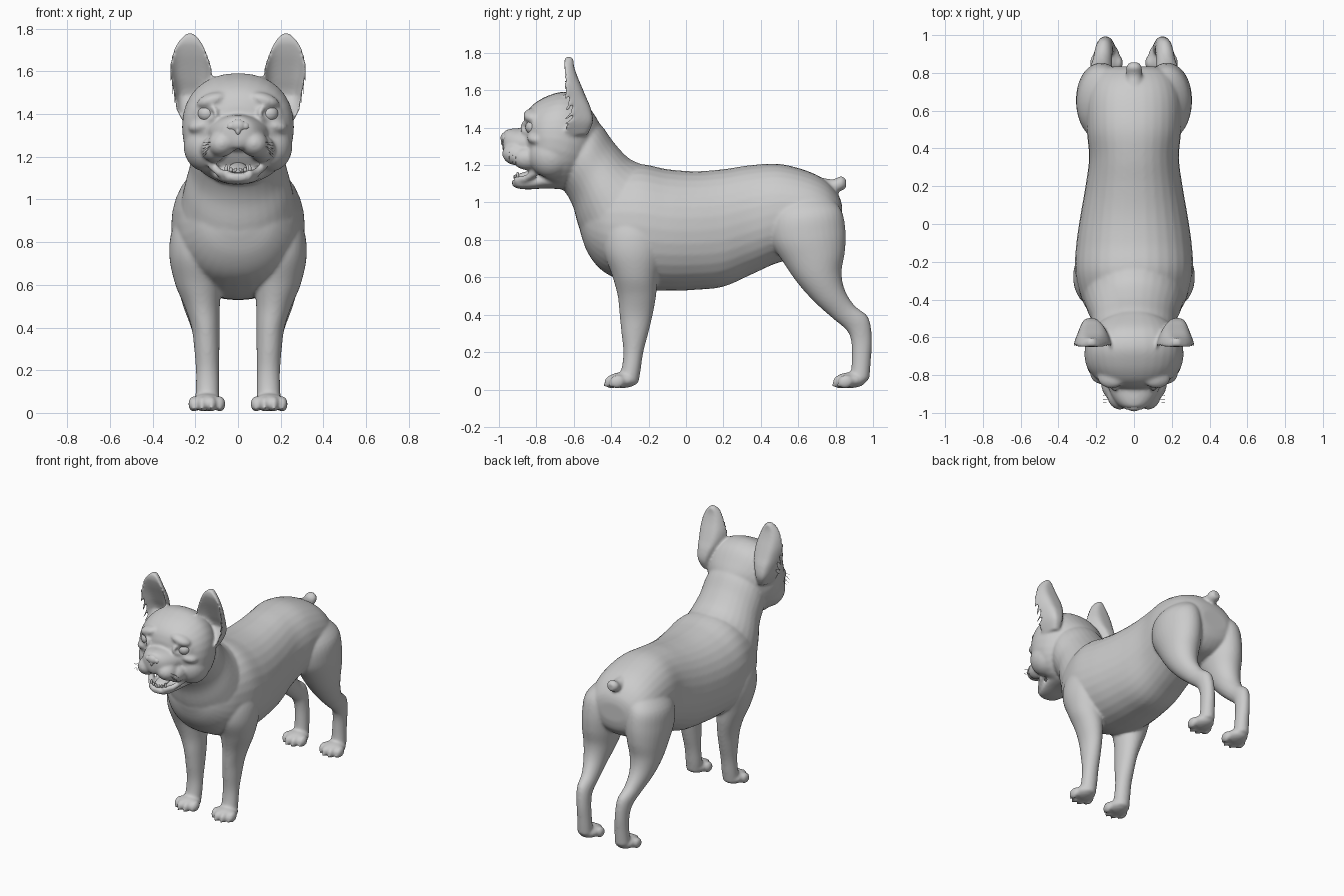
import bpy, bmesh, math
from mathutils import Vector, Matrix

coat = bpy.data.materials.new("plain_grey")
coat.diffuse_color = (0.6, 0.6, 0.6, 1)
SEG = 32


def spline(rows, steps=5):
    """Catmull-Rom interpolation of station rows."""
    out = []
    for i in range(len(rows) - 1):
        p = [rows[max(0, min(len(rows) - 1, i + k))] for k in (-1, 0, 1, 2)]
        for s in range(steps):
            t = s / steps
            out.append([0.5 * (2 * b + (c - a) * t + (2 * a - 5 * b + 4 * c - d) * t * t
                               + (3 * b - a - 3 * c + d) * t ** 3) for a, b, c, d in zip(*p)])
    return out + [list(rows[-1])]


def bridge(bm, rings):
    """Skin a list of point rings into a closed shell."""
    vs = [[bm.verts.new(p) for p in r] for r in rings]
    n = len(vs[0])
    for a, b in zip(vs, vs[1:]):
        for i in range(n):
            bm.faces.new((a[i], a[(i + 1) % n], b[(i + 1) % n], b[i]))
    bm.faces.new(vs[0][::-1])
    bm.faces.new(vs[-1])


def loft(bm, rows, side=1, power=2.0):
    """Rows: y, z of one edge; y, z of the opposite edge; half width; x centre."""
    rings = []
    for ya, za, yb, zb, w, x in spline(rows):
        ring = []
        for k in range(SEG):
            c, s = math.cos(math.tau * k / SEG), math.sin(math.tau * k / SEG)
            c = math.copysign(abs(c) ** (2 / power), c)
            s = math.copysign(abs(s) ** (2 / power), s)
            f = (1 - c) / 2
            ring.append((side * (x + w * s), ya + (yb - ya) * f, za + (zb - za) * f))
        rings.append(ring)
    bridge(bm, rings)


def ball(bm, loc, size, rot=(0, 0, 0)):
    m = Matrix.Translation(loc)
    for a, ax in zip(rot, "XYZ"):
        m = m @ Matrix.Rotation(a, 4, ax)
    bmesh.ops.create_uvsphere(bm, u_segments=24, v_segments=16, radius=1,
                              matrix=m @ Matrix.Diagonal((*size, 1)))


def tube(bm, pts, radius, sides=10):
    """Round tube along a path."""
    pts = [Vector(p) for p in pts]
    rings = []
    for i, p in enumerate(pts):
        d = pts[min(i + 1, len(pts) - 1)] - pts[max(i - 1, 0)]
        q = d.to_track_quat('Z', 'Y')
        rings.append([p + q @ Vector((radius * math.cos(math.tau * k / sides),
                                      radius * math.sin(math.tau * k / sides), 0)) for k in range(sides)])
    bridge(bm, rings)


def finish(bm, name):
    bmesh.ops.recalc_face_normals(bm, faces=bm.faces)
    for f in bm.faces:
        f.smooth = True
    me = bpy.data.meshes.new(name)
    bm.to_mesh(me)
    bm.free()
    ob = bpy.data.objects.new(name, me)
    bpy.context.collection.objects.link(ob)
    me.materials.append(coat)
    return ob


body = bmesh.new()

# torso: y, top, bottom, half width
torso = [(-.565, .98, .84, .08), (-.53, 1.07, .74, .17), (-.47, 1.13, .655, .235), (-.39, 1.17, .60, .28),
         (-.25, 1.205, .54, .312), (-.1, 1.178, .528, .305), (.05, 1.167, .533, .283), (.2, 1.178, .55, .257),
         (.35, 1.2, .615, .238), (.5, 1.206, .68, .25), (.65, 1.168, .70, .25), (.75, 1.115, .72, .225),
         (.815, 1.04, .78, .17), (.835, .98, .85, .1)]
loft(body, [(y, t, y, b, w, 0) for y, t, b, w in torso], power=2.15)

# neck
loft(body, [(-.15, 1.17, -.36, .64, .27, 0), (-.24, 1.205, -.5, .70, .27, 0), (-.31, 1.24, -.57, .86, .25, 0),
            (-.385, 1.32, -.605, .98, .225, 0), (-.45, 1.41, -.65, 1.06, .22, 0), (-.52, 1.47, -.7, 1.1, .2, 0)])

# skull
loft(body, [(-.45, 1.40, -.56, 1.2, .12, 0), (-.49, 1.47, -.60, 1.11, .2, 0), (-.56, 1.56, -.66, 1.075, .247, 0),
            (-.65, 1.592, -.72, 1.085, .262, 0), (-.74, 1.57, -.77, 1.12, .25, 0),
            (-.81, 1.53, -.81, 1.17, .21, 0), (-.85, 1.485, -.84, 1.22, .155, 0),
            (-.87, 1.43, -.86, 1.28, .08, 0)], power=2.2)

# muzzle and lower jaw
loft(body, [(-.78, 1.42, -.78, 1.22, .16, 0), (-.87, 1.40, -.87, 1.23, .135, 0), (-.93, 1.395, -.93, 1.235, .105, 0),
            (-.965, 1.385, -.965, 1.24, .075, 0), (-.98, 1.36, -.98, 1.27, .04, 0)])
loft(body, [(-.66, 1.18, -.66, 1.07, .13, 0), (-.75, 1.16, -.75, 1.075, .115, 0), (-.84, 1.135, -.84, 1.07, .09, 0),
            (-.90, 1.125, -.90, 1.075, .07, 0), (-.93, 1.12, -.93, 1.09, .035, 0)], power=2.3)

# tail
loft(body, [(.66, 1.15, .68, 1.0, .07, 0), (.74, 1.13, .74, 1.035, .05, 0), (.79, 1.125, .79, 1.05, .042, 0),
            (.83, 1.142, .825, 1.06, .043, 0), (.855, 1.125, .855, 1.075, .026, 0)])

front_leg = [(-.38, 1.0, -.18, 1.0, .06, .17), (-.43, .87, -.13, .87, .105, .20), (-.44, .74, -.12, .74, .122, .2),
             (-.395, .61, -.15, .6, .108, .187), (-.365, .5, -.16, .5, .083, .168), (-.355, .4, -.178, .4, .066, .152),
             (-.345, .3, -.202, .3, .059, .146), (-.335, .2, -.228, .2, .054, .143),
             (-.345, .11, -.243, .1, .055, .143), (-.37, .04, -.255, .03, .055, .145)]
hind_leg = [(.52, 1.06, .76, 1.04, .07, .13), (.45, .93, .83, .96, .125, .165), (.45, .80, .853, .85, .135, .172),
            (.52, .68, .85, .74, .122, .178), (.60, .565, .832, .63, .1, .183), (.69, .465, .848, .535, .074, .182),
            (.785, .38, .90, .45, .054, .17), (.86, .315, .975, .385, .047, .16), (.884, .25, .994, .27, .044, .152),
            (.886, .15, .988, .15, .046, .148), (.88, .08, .98, .05, .05, .148)]

for s in (-1, 1):
    loft(body, front_leg, s)
    loft(body, hind_leg, s)
    # paws with four toes each
    for y in (-.34, .88):
        ball(body, (s * .146, y, .05), (.072, .085, .042))
        for x, dy in ((-.062, .028), (-.022, 0), (.022, 0), (.062, .028)):
            ball(body, (s * .146 + x, y - .055 + dy, .042), (.025, .042, .036), (.25, 0, 0))
            ball(body, (s * .146 + x, y - .088 + dy, .024), (.008, .016, .012), (.4, 0, 0))
    # hanging lips, cheeks, brows
    ball(body, (s * .075, -.905, 1.262), (.068, .078, .062), (0, s * .45, 0))
    ball(body, (s * .115, -.845, 1.235), (.058, .085, .062), (0, s * .35, 0))
    ball(body, (s * .15, -.72, 1.25), (.105, .12, .12))
    ball(body, (s * .12, -.815, 1.465), (.075, .055, .035), (0, s * .3, 0))
    ball(body, (s * .165, -.79, 1.345), (.07, .06, .035), (0, s * .2, 0))
    # mouth corners joining the jaw
    tube(body, [(s * .135, -.79, 1.2), (s * .12, -.81, 1.155), (s * .085, -.86, 1.125), (s * .045, -.915, 1.118)], .02)
    # eyelids
    lid = [(s * (.148 + .046 * math.cos(a)), -.842 + .035 * math.cos(a) + .012 * math.sin(a) ** 2,
            1.402 + .036 * math.sin(a)) for a in [math.tau * k / 20 for k in range(21)]]
    tube(body, lid, .0125)
    # cupped ears: z, inner x, outer x, front y, cup depth
    ear = [(1.36, .18, .255, -.63, .09), (1.43, .165, .292, -.645, .135), (1.5, .14, .308, -.645, .125),
           (1.56, .122, .316, -.645, .10), (1.62, .125, .318, -.645, .075), (1.68, .145, .307, -.645, .05),
           (1.73, .168, .285, -.645, .034), (1.765, .195, .255, -.64, .025), (1.779, .215, .237, -.637, .018)]
    rings = []
    for z, xi, xo, y, d in spline(ear, 4):
        us = [-1 + k / 8 for k in range(17)]
        fill = max(.03, .13 - (z - 1.36) * .8)
        back = [(s * (xi + (xo - xi) * (u + 1) / 2), y + d * (1 - u ** 4) + .012, z) for u in us]
        front = [(s * (xi + (xo - xi) * (u + 1) / 2), y + max(d - fill, 0) * (1 - u ** 4) - .008, z) for u in us]
        rings.append(back + front[::-1])
    bridge(body, rings)

# one continuous skin over all the masses
skin = finish(body, "dog_body")
rm = skin.modifiers.new("fuse", 'REMESH')
rm.mode, rm.voxel_size, rm.use_smooth_shade = 'VOXEL', 0.009, True
sm = skin.modifiers.new("soften", 'SMOOTH')
sm.factor, sm.iterations = 0.5, 7

# eyes
for s, side in ((-1, "left"), (1, "right")):
    bm = bmesh.new()
    ball(bm, (s * .146, -.815, 1.402), (.043, .043, .04))
    finish(bm, side + "_eye")

# nose: pad, wings and bridge pad
bm = bmesh.new()
ball(bm, (0, -.962, 1.345), (.04, .03, .032))
for s in (-1, 1):
    ball(bm, (s * .033, -.958, 1.343), (.024, .026, .022), (0, s * .4, 0))
ball(bm, (0, -.972, 1.322), (.014, .018, .022))
nose = finish(bm, "nose")
m = nose.modifiers.new("fuse", 'REMESH')
m.mode, m.voxel_size, m.use_smooth_shade = 'VOXEL', 0.004, True
m = nose.modifiers.new("soften", 'SMOOTH')
m.iterations = 3

# tongue
bm = bmesh.new()
ball(bm, (0, -.85, 1.148), (.042, .075, .018), (.25, 0, 0))
finish(bm, "tongue")

# teeth: small lower row with larger canines
bm = bmesh.new()
for x, h in ((-.055, .022), (-.033, .011), (-.012, .01), (.012, .01), (.033, .011), (.055, .022)):
    ball(bm, (x, -.915 + 5 * x * x, 1.135 + h / 3), (.008, .008, h))
finish(bm, "teeth")

# whiskers
bm = bmesh.new()
for s in (-1, 1):
    for k in range(6):
        y, z = -.94 + .017 * (k % 3), 1.265 - .022 * (k // 3) - .008 * (k % 3)
        tube(bm, [(s * .10, y, z), (s * .135, y - .005, z + .004), (s * .165, y - .004, z - .006 * k)], .001, 4)
finish(bm, "whiskers")
